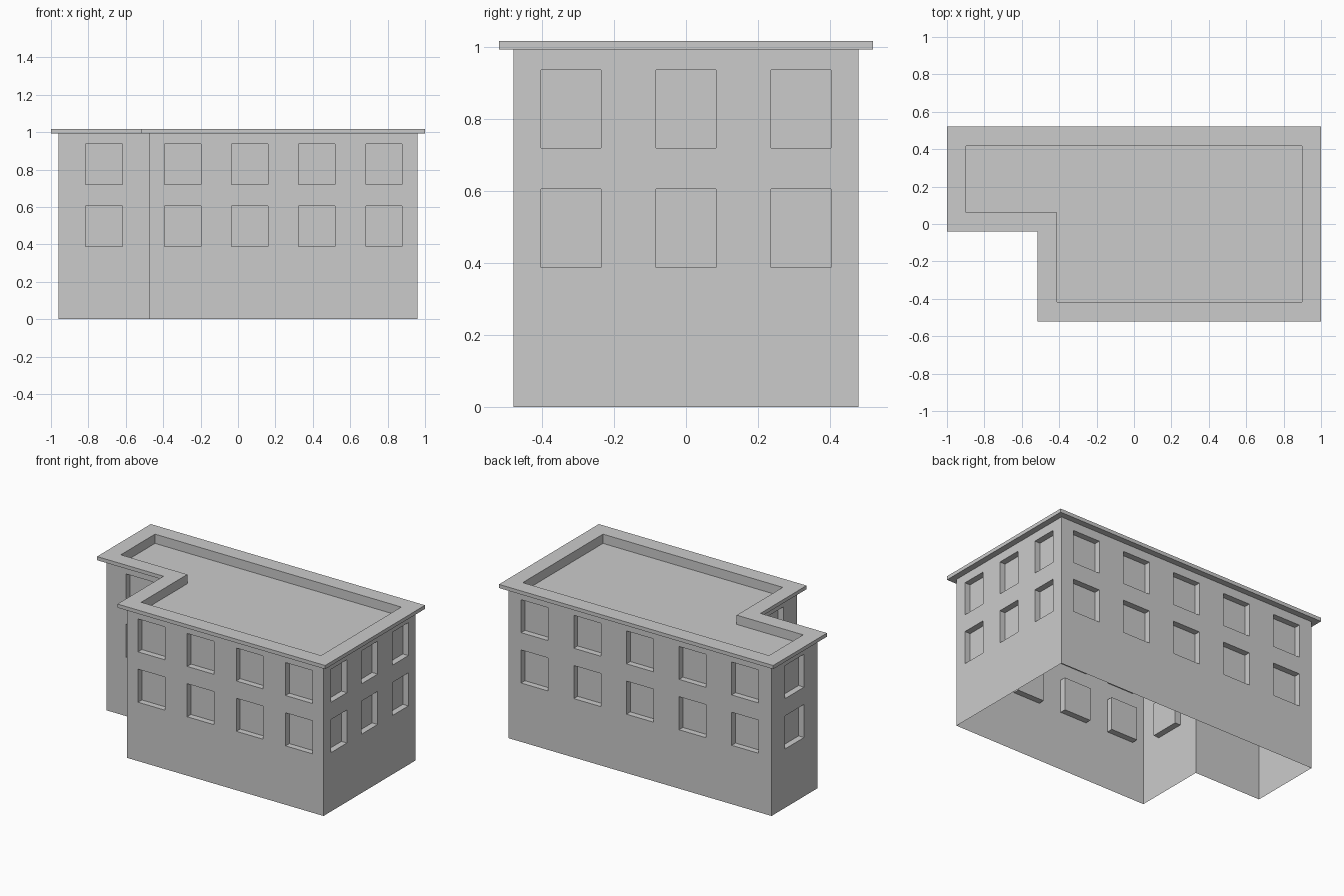
import bpy, bmesh
from mathutils import Vector

if "Cube" in bpy.data.objects:
    bpy.data.objects.remove(bpy.data.objects["Cube"])

# L-shaped footprint (counter-clockwise) and the outward direction of each corner
OUTLINE = [(-.96, 0), (-.475, 0), (-.475, -.48), (.96, -.48), (.96, .48), (-.96, .48)]
OUTWARD = [(-1, -1), (-1, -1), (-1, -1), (1, -1), (1, 1), (-1, 1)]
# windows per wall: (columns, window width)
WINDOWS = [(1, .198), (1, .197), (4, .195), (3, .167), (5, .197), (1, .197)]
LEVELS = [0, .388, .606, .72, .937, .994]
DEPTH = .04


def finish(bm, name):
    bmesh.ops.remove_doubles(bm, verts=bm.verts, dist=1e-5)
    mesh = bpy.data.meshes.new(name)
    bm.to_mesh(mesh)
    bm.free()
    obj = bpy.data.objects.new(name, mesh)
    bpy.context.collection.objects.link(obj)
    return obj


def add_wall(bm, p, q, columns, width):
    """Wall panel from p to q with recessed windows in two rows."""
    p, q = Vector((*p, 0)), Vector((*q, 0))
    along = (q - p).normalized()
    inward = Vector((-along.y, along.x, 0)) * DEPTH
    length = (q - p).length
    cell = length / columns
    stops = [0]
    for c in range(columns):
        mid = (c + .5) * cell
        stops += [mid - width / 2, mid + width / 2]
    stops.append(length)

    def quad(points):
        bm.faces.new([bm.verts.new(v) for v in points])

    for i in range(len(stops) - 1):
        for k in range(len(LEVELS) - 1):
            u0, u1, z0, z1 = stops[i], stops[i + 1], LEVELS[k], LEVELS[k + 1]
            rim = [p + along * u + Vector((0, 0, z))
                   for u, z in ((u0, z0), (u1, z0), (u1, z1), (u0, z1))]
            if i % 2 and k % 2:
                pane = [v + inward for v in rim]
                quad(pane)
                for a in range(4):
                    b = (a + 1) % 4
                    quad([rim[a], rim[b], pane[b], pane[a]])
            else:
                quad(rim)


# walls: thin shell, open underneath
bm = bmesh.new()
for i, (columns, width) in enumerate(WINDOWS):
    add_wall(bm, OUTLINE[i], OUTLINE[(i + 1) % 6], columns, width)
finish(bm, "walls")

# roof: overhanging rim stepping down to a sunken deck
bm = bmesh.new()
loops = []
for offset, z in [(0, .994), (.04, .994), (.04, 1.018), (-.062, 1.018), (-.062, .957)]:
    loops.append([bm.verts.new((x + sx * offset, y + sy * offset, z))
                  for (x, y), (sx, sy) in zip(OUTLINE, OUTWARD)])
for a, b in zip(loops, loops[1:]):
    for i in range(6):
        j = (i + 1) % 6
        bm.faces.new([a[i], a[j], b[j], b[i]])
bm.faces.new(loops[-1])
finish(bm, "roof")
